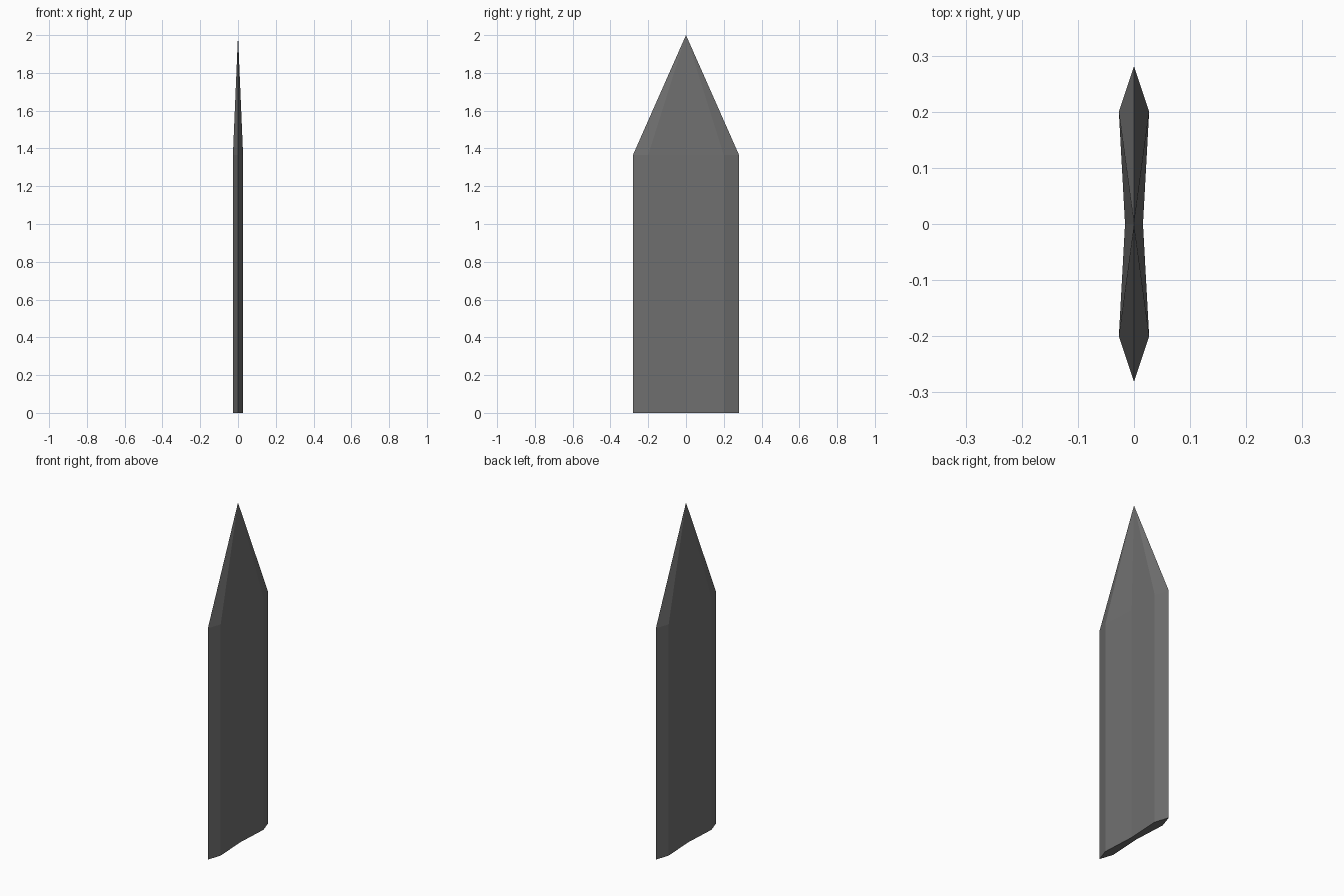
import bpy, bmesh

if "Cube" in bpy.data.objects:
    bpy.data.objects.remove(bpy.data.objects["Cube"])

# Blade cross-section: sharp edges, bevel shoulders, hollow-ground waist
right_half = [(0, -0.281), (0.027, -0.2), (0.016, 0), (0.027, 0.2), (0, 0.281)]
section = right_half + [(-x, y) for x, y in reversed(right_half[1:-1])]
SHOULDER_Z, TIP_Z = 1.365, 2.0

bm = bmesh.new()

# Flat base and straight body
base = bm.faces.new([bm.verts.new((x, y, 0)) for x, y in section])
rings = [list(base.verts), [bm.verts.new((x, y, SHOULDER_Z)) for x, y in section]]
tip = bm.verts.new((0, 0, TIP_Z))

# Body sides, then facets converging on the point
n = len(section)
for i in range(n):
    j = (i + 1) % n
    bm.faces.new((rings[0][i], rings[0][j], rings[1][j], rings[1][i]))
    bm.faces.new((rings[1][i], rings[1][j], tip))

bmesh.ops.recalc_face_normals(bm, faces=bm.faces[:])
mesh = bpy.data.meshes.new("blade")
bm.to_mesh(mesh)
bm.free()

# Dark metal colour
dark = bpy.data.materials.new("dark_metal")
dark.diffuse_color = (0.16, 0.16, 0.16, 1)
dark.use_nodes = True
dark.node_tree.nodes["Principled BSDF"].inputs["Base Color"].default_value = dark.diffuse_color
mesh.materials.append(dark)
bpy.context.collection.objects.link(bpy.data.objects.new("blade", mesh))
